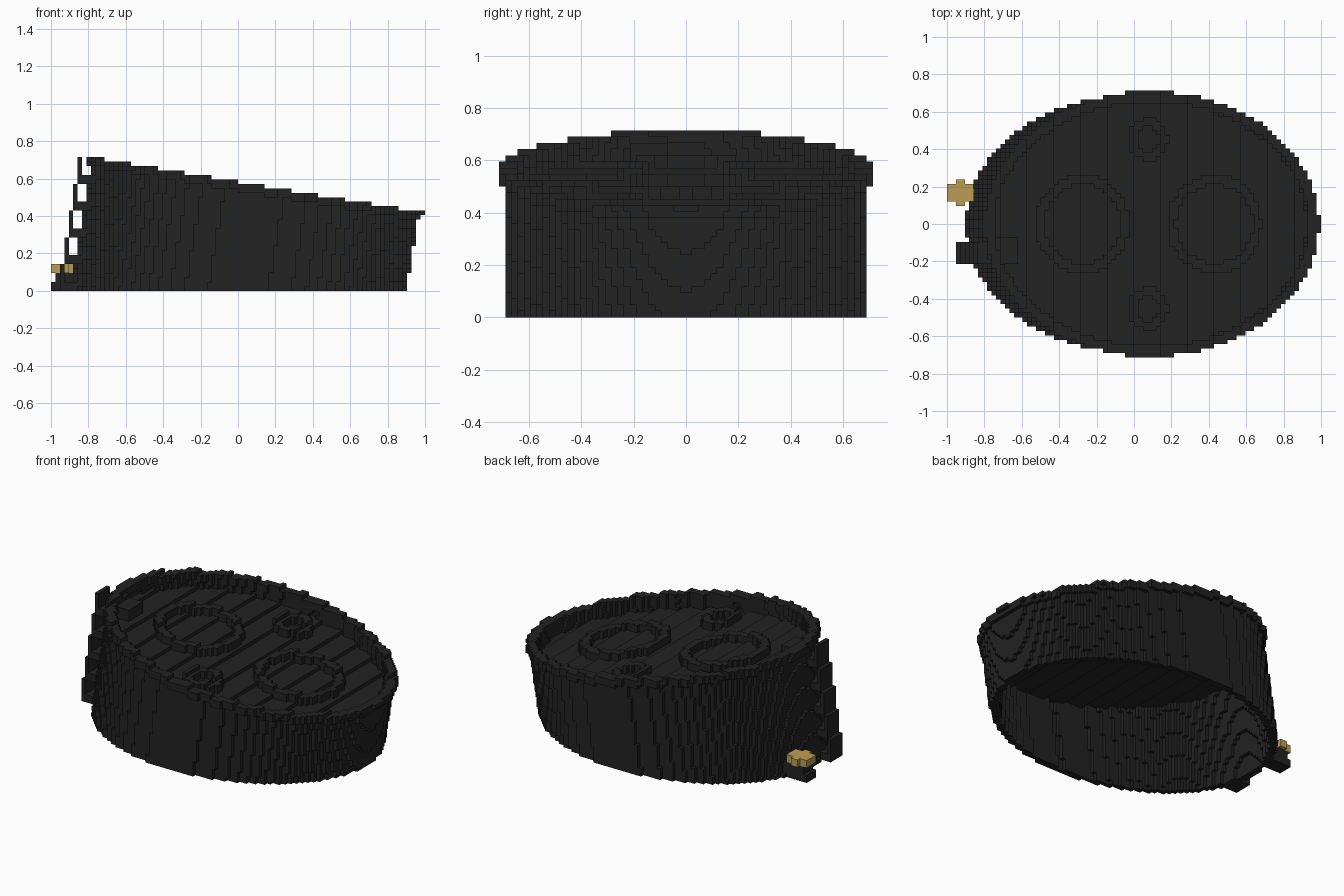
import bpy
import math

cube = bpy.data.objects.get("Cube")
if cube:
    bpy.data.objects.remove(cube, do_unlink=True)

V = 2 / 84          # edge length of one block
FULL = ((-42, 42), (-30, 30), (0, 30))


def material(name, rgb):
    m = bpy.data.materials.new(name)
    m.use_nodes = True
    m.diffuse_color = (*rgb, 1)
    b = m.node_tree.nodes["Principled BSDF"]
    b.inputs["Base Color"].default_value = (*rgb, 1)
    b.inputs["Roughness"].default_value = 0.8
    return m


black = material("charcoal black", (0.016, 0.016, 0.016))
gold = material("brass gold", (0.5, 0.34, 0.09))

# Corner offsets of the quad on each side of a block
SIDES = {
    (1, 0, 0): ((1, 0, 0), (1, 1, 0), (1, 1, 1), (1, 0, 1)),
    (-1, 0, 0): ((0, 0, 0), (0, 0, 1), (0, 1, 1), (0, 1, 0)),
    (0, 1, 0): ((0, 1, 0), (0, 1, 1), (1, 1, 1), (1, 1, 0)),
    (0, -1, 0): ((0, 0, 0), (1, 0, 0), (1, 0, 1), (0, 0, 1)),
    (0, 0, 1): ((0, 0, 1), (1, 0, 1), (1, 1, 1), (0, 1, 1)),
    (0, 0, -1): ((0, 0, 0), (0, 1, 0), (1, 1, 0), (1, 0, 0)),
}


def blocks(name, inside, mat, bounds=FULL):
    """Make the outer skin of all blocks that pass the inside test."""
    (x0, x1), (y0, y1), (z0, z1) = bounds
    cells = {(i, j, k) for i in range(x0, x1) for j in range(y0, y1)
             for k in range(z0, z1) if inside(i, j, k)}
    index, faces = {}, []
    for i, j, k in sorted(cells):
        for (a, b, c), quad in SIDES.items():
            if (i + a, j + b, k + c) not in cells:
                faces.append([index.setdefault((i + p, j + q, k + r), len(index))
                              for p, q, r in quad])
    mesh = bpy.data.meshes.new(name)
    mesh.from_pydata([(i * V, j * V, k * V) for i, j, k in index], [], faces)
    mesh.materials.append(mat)
    obj = bpy.data.objects.new(name, mesh)
    bpy.context.collection.objects.link(obj)
    return obj


def top(i):
    """Height of the stepped sloping top over column i."""
    return min(30, 24 - math.floor(i / 6))


def oval(i, j, k, a, b):
    """Inside the leaning oval with half sizes a and b."""
    x, y, z = (i + .5) * V, (j + .5) * V, (k + .5) * V
    return ((x - z / 6) / a) ** 2 + (y / b) ** 2 <= 1


# Leaning oval wall, open below
blocks("cabinet_wall", lambda i, j, k: k < top(i) - 2
       and oval(i, j, k, .90, .69) and not oval(i, j, k, .865, .655), black)

# Overhanging lip
blocks("top_rim", lambda i, j, k: top(i) - 2 <= k < top(i)
       and oval(i, j, k, .92, .71) and not oval(i, j, k, .862, .652), black)

# Sunken stepped panel
blocks("speaker_panel", lambda i, j, k: top(i) - 6 <= k < top(i) - 4
       and oval(i, j, k, .875, .665), black)


# Raised rings on the panel
def ring(name, cx, cy, outer, inner):
    def inside(i, j, k):
        if not top(i) - 4 <= k < top(i) - 2:
            return False
        x, y = (i + .5) * V - cx, (j + .5) * V - cy
        return math.hypot(x / outer[0], y / outer[1]) <= 1 < math.hypot(x / inner[0], y / inner[1])
    blocks(name, inside, black)


for side, cx in (("right", -.275), ("left", .43)):
    ring(f"woofer_ring_{side}", cx, 0, (.25, .265), (.205, .21))
for side, cy in (("front", -.452), ("back", .452)):
    ring(f"tweeter_ring_{side}", .075, cy, (.105, .115), (.06, .065))

# Small box inside the rim
blocks("switch_box", lambda i, j, k: top(i) - 4 <= k < top(i) - 1, black,
       ((-31, -26), (-9, -3), (0, 30)))


# Leaning strip held off the wall by spacers
def strip(i, j, k):
    first = math.floor(-40 + k / 6)
    spacer = k % 6 < 2 and i <= first + 4
    return i == first or (i > first and spacer)


blocks("cable_strip", strip, black, ((-42, -30), (-9, -4), (0, 30)))

# Socket base and plug on the right end
blocks("socket_base", lambda i, j, k: k < 2 or i > -42, black,
       ((-42, -36), (5, 9), (0, 4)))
blocks("brass_plug", lambda i, j, k: (5 <= j < 9 and (k < 6)) or -40 <= i < -38, gold,
       ((-42, -36), (4, 10), (4, 6)))
